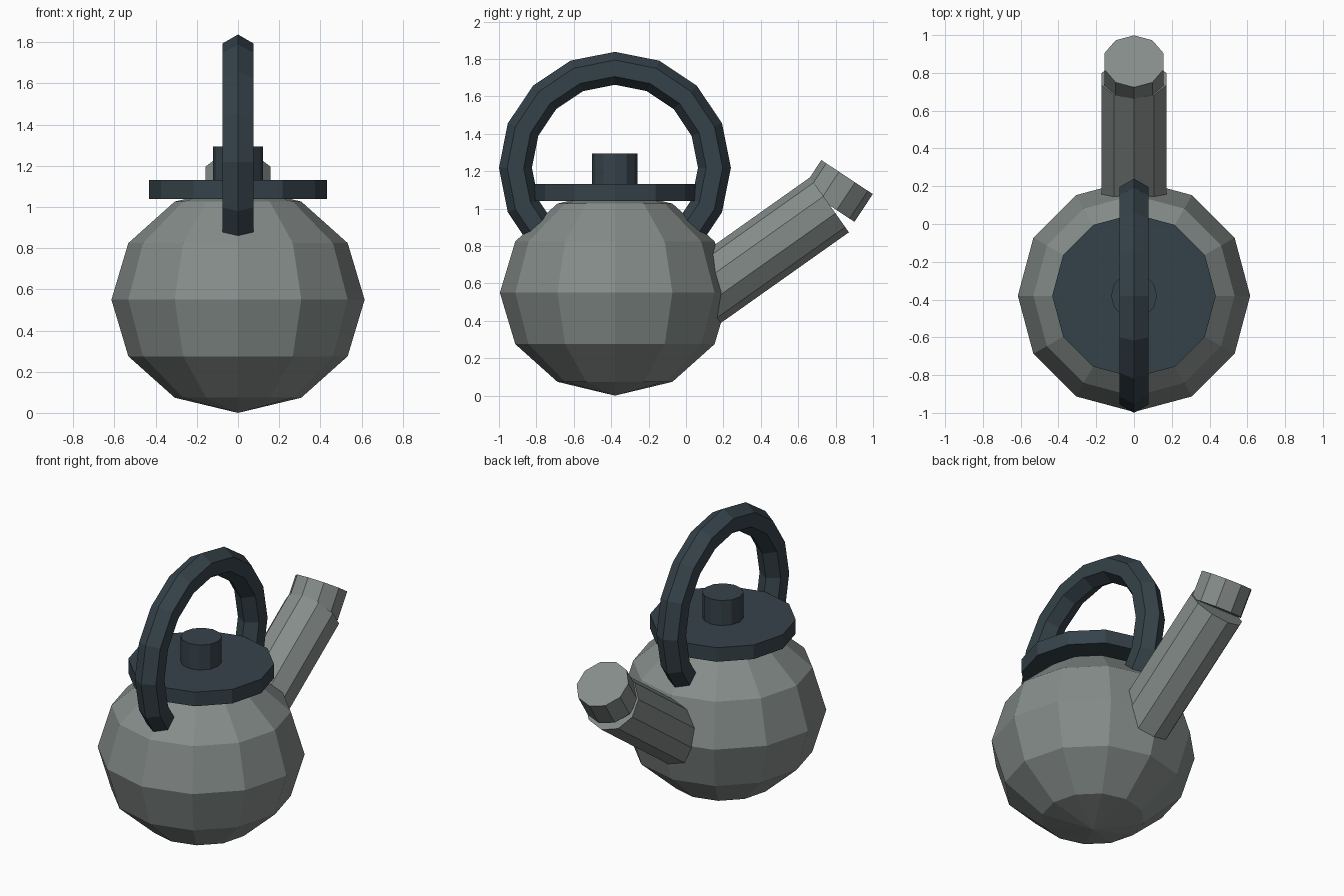
import bpy
from math import radians, sin, cos
from mathutils import Vector

if "Cube" in bpy.data.objects:
    bpy.data.objects.remove(bpy.data.objects["Cube"])

CY = -0.38  # y of the pot's axis


def material(name, rgb):
    m = bpy.data.materials.new(name)
    m.diffuse_color = (*rgb, 1)
    m.use_nodes = True
    m.node_tree.nodes["Principled BSDF"].inputs["Base Color"].default_value = m.diffuse_color
    return m


STEEL = material("steel", (0.235, 0.265, 0.255))
DARK = material("dark_blue_grey", (0.036, 0.055, 0.068))


def finish(name, mat):
    ob = bpy.context.object
    ob.name = name
    ob.data.materials.append(mat)
    return ob


def cylinder(name, mat, sides, radius, base, length, elevation=90):
    """Cylinder from its base centre, leaning towards +y by elevation."""
    e = radians(elevation)
    mid = Vector(base) + Vector((0, cos(e), sin(e))) * length / 2
    bpy.ops.mesh.primitive_cylinder_add(
        vertices=sides, radius=radius, depth=length,
        location=mid, rotation=(e - radians(90), 0, 0))
    return finish(name, mat)


# Pot body: slightly flattened low-poly sphere
bpy.ops.mesh.primitive_uv_sphere_add(
    segments=12, ring_count=6, radius=0.615, location=(0, CY, 0.55))
body = finish("body", STEEL)
body.scale.z = 0.55 / 0.615

# Lid and knob
cylinder("lid", DARK, 12, 0.433, (0, CY, 1.04), 0.092)
cylinder("lid_knob", DARK, 12, 0.122, (0, CY, 1.12), 0.175)

# Ring handle, its lower part buried in the body
bpy.ops.mesh.primitive_torus_add(
    major_segments=16, minor_segments=6, major_radius=0.532,
    minor_radius=0.088, location=(0, CY, 1.218), rotation=(0, radians(90), 0))
finish("handle", DARK)

# Spout and its upturned tip
e = radians(35.3)
end = Vector((0, 0.767, 1.02))
cylinder("spout", STEEL, 10, 0.18, end - Vector((0, cos(e), sin(e))) * 0.9, 0.9, 35.3)
cylinder("spout_tip", STEEL, 10, 0.165, (0, 0.763, 1.02), 0.178, 56.5)
